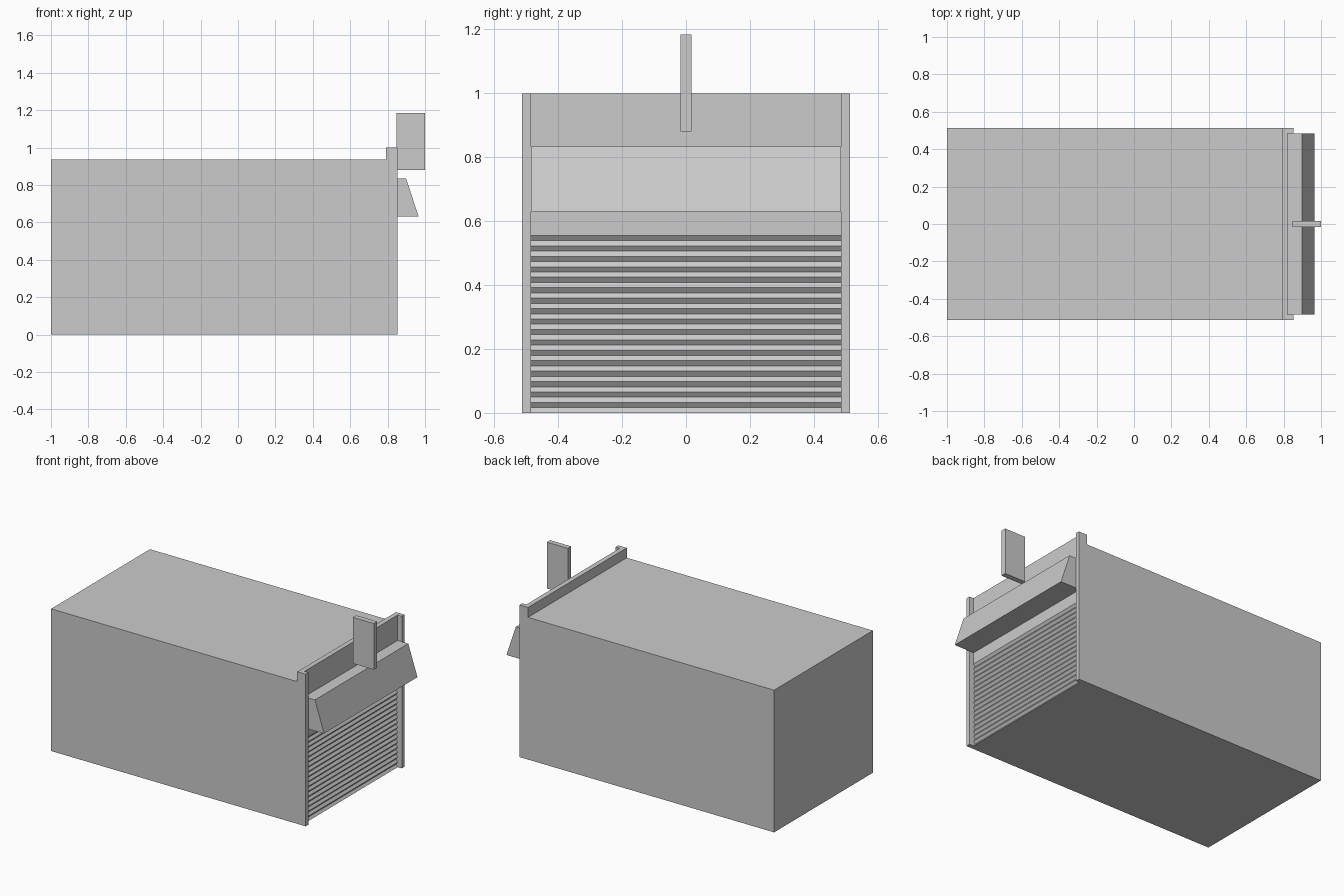
import bpy, bmesh

if "Cube" in bpy.data.objects:
    bpy.data.objects.remove(bpy.data.objects["Cube"])

HALF_W = 0.513      # half width of the building
INNER_W = 0.485     # half width between the pillars
WALL_X = 0.822      # recessed front wall
FRONT_X = 0.852     # front of the pillars


def prism(name, profile, half_width):
    """Extrude an (x, z) profile along y, centred on y = 0."""
    bm = bmesh.new()
    face = bm.faces.new([bm.verts.new((x, -half_width, z)) for x, z in profile])
    ext = bmesh.ops.extrude_face_region(bm, geom=[face])
    moved = [v for v in ext["geom"] if isinstance(v, bmesh.types.BMVert)]
    bmesh.ops.translate(bm, verts=moved, vec=(0, 2 * half_width, 0))
    bmesh.ops.recalc_face_normals(bm, faces=bm.faces)
    mesh = bpy.data.meshes.new(name)
    bm.to_mesh(mesh)
    bm.free()
    obj = bpy.data.objects.new(name, mesh)
    bpy.context.collection.objects.link(obj)
    return obj


# Main building with raised front parapet
building = prism("shop_building", [
    (-1, 0), (FRONT_X, 0), (FRONT_X, 1), (0.79, 1), (0.79, 0.935), (-1, 0.935)], HALF_W)

# Recess between the pillars, with a corrugated roller shutter below
slats, top, depth = 17, 0.555, 0.012
step = top / slats
zigzag = [(WALL_X, -0.1), (WALL_X, 0)]
for i in range(slats):
    zigzag += [(WALL_X - depth, (i + 0.5) * step), (WALL_X, (i + 1) * step)]
cutter = prism("recess_cutter", [(1.1, 1.1), (1.1, -0.1)] + zigzag + [(WALL_X, 1.1)], INNER_W)
cutter.hide_render = True

mod = building.modifiers.new("recess", "BOOLEAN")
mod.operation = "DIFFERENCE"
mod.solver = "EXACT"
mod.object = cutter
bpy.context.view_layer.objects.active = building
bpy.ops.object.modifier_apply(modifier=mod.name)
bpy.data.objects.remove(cutter)

# Sloped awning over the shutter
prism("awning", [(WALL_X, 0.63), (0.966, 0.63), (0.899, 0.833), (WALL_X, 0.833)], INNER_W)

# Projecting blank sign board
prism("hanging_sign", [(0.847, 0.88), (1, 0.88), (1, 1.184), (0.847, 1.184)], 0.017)
